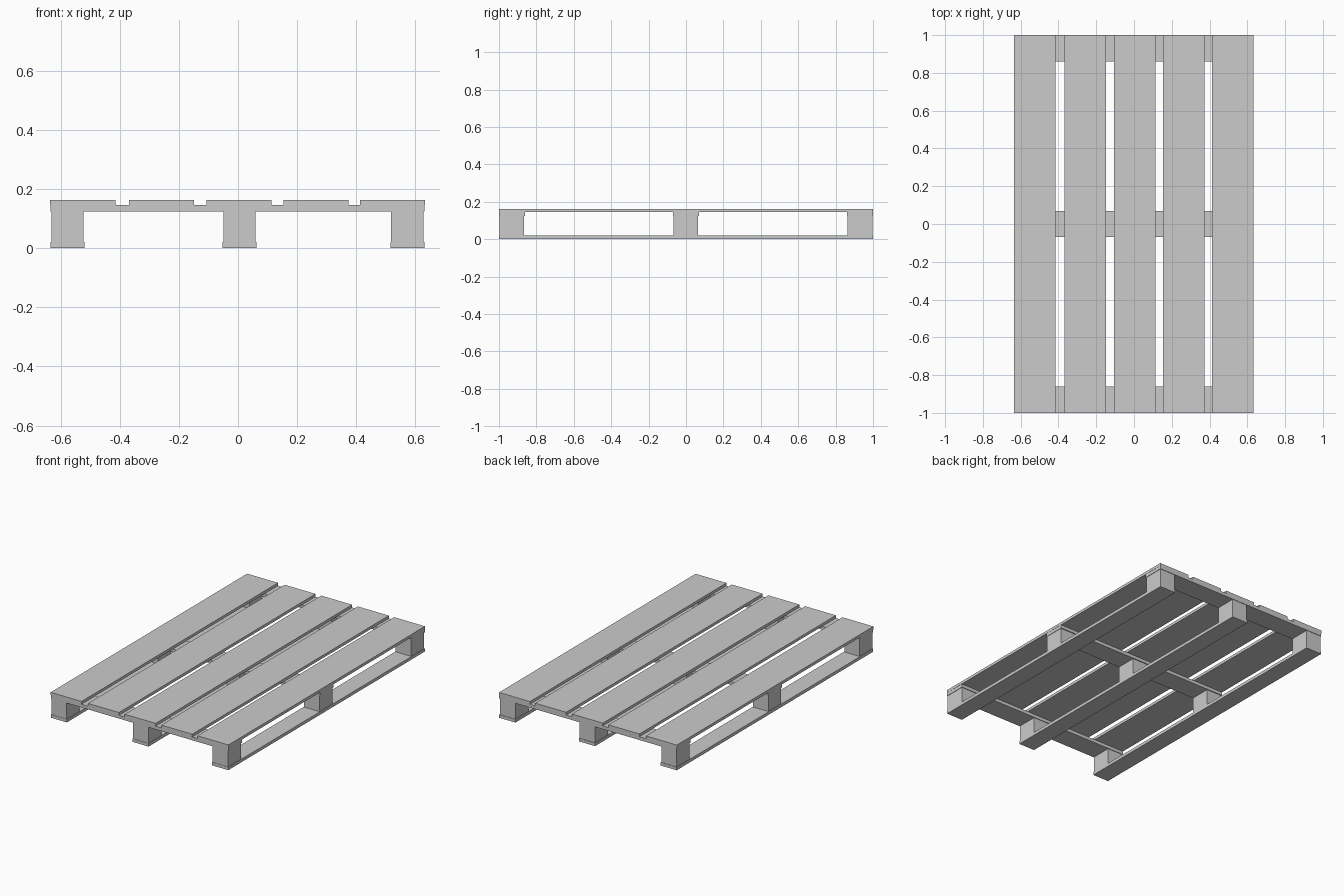
import bpy

if "Cube" in bpy.data.objects:
    bpy.data.objects.remove(bpy.data.objects["Cube"])


def box(name, x0, x1, y0, y1, z0, z1):
    """Axis-aligned plank or block given by its limits."""
    bpy.ops.mesh.primitive_cube_add(
        size=1, location=((x0 + x1) / 2, (y0 + y1) / 2, (z0 + z1) / 2))
    ob = bpy.context.object
    ob.name = name
    ob.scale = (x1 - x0, y1 - y0, z1 - z0)
    bpy.ops.object.transform_apply(location=False, rotation=False, scale=True)
    return ob


BOTTOM, BLOCK_TOP, BEARER_TOP, TOP = 0.02, 0.124, 0.145, 0.163

# five deck boards, slightly unevenly spaced
for x in (-0.635, -0.368, -0.148 + 0.041, 0.154, 0.412):
    box("deck_board", x, x + 0.22, -1, 1, BEARER_TOP, TOP)

# three cross bearers under the deck
for y0, y1 in ((-1, -0.861), (-0.069, 0.069), (0.861, 1)):
    box("cross_bearer", -0.634, 0.631, y0, y1, BLOCK_TOP, BEARER_TOP)

# three bottom runners, each carrying three spacer blocks
for x0, x1 in ((-0.634, -0.519), (-0.052, 0.063), (0.515, 0.631)):
    box("bottom_runner", x0, x1, -1, 1, 0, BOTTOM)
    for y0, y1 in ((-0.998, -0.865), (-0.068, 0.063), (0.864, 0.997)):
        box("spacer_block", x0 + 0.003, x1 - 0.003, y0, y1, BOTTOM, BLOCK_TOP)
